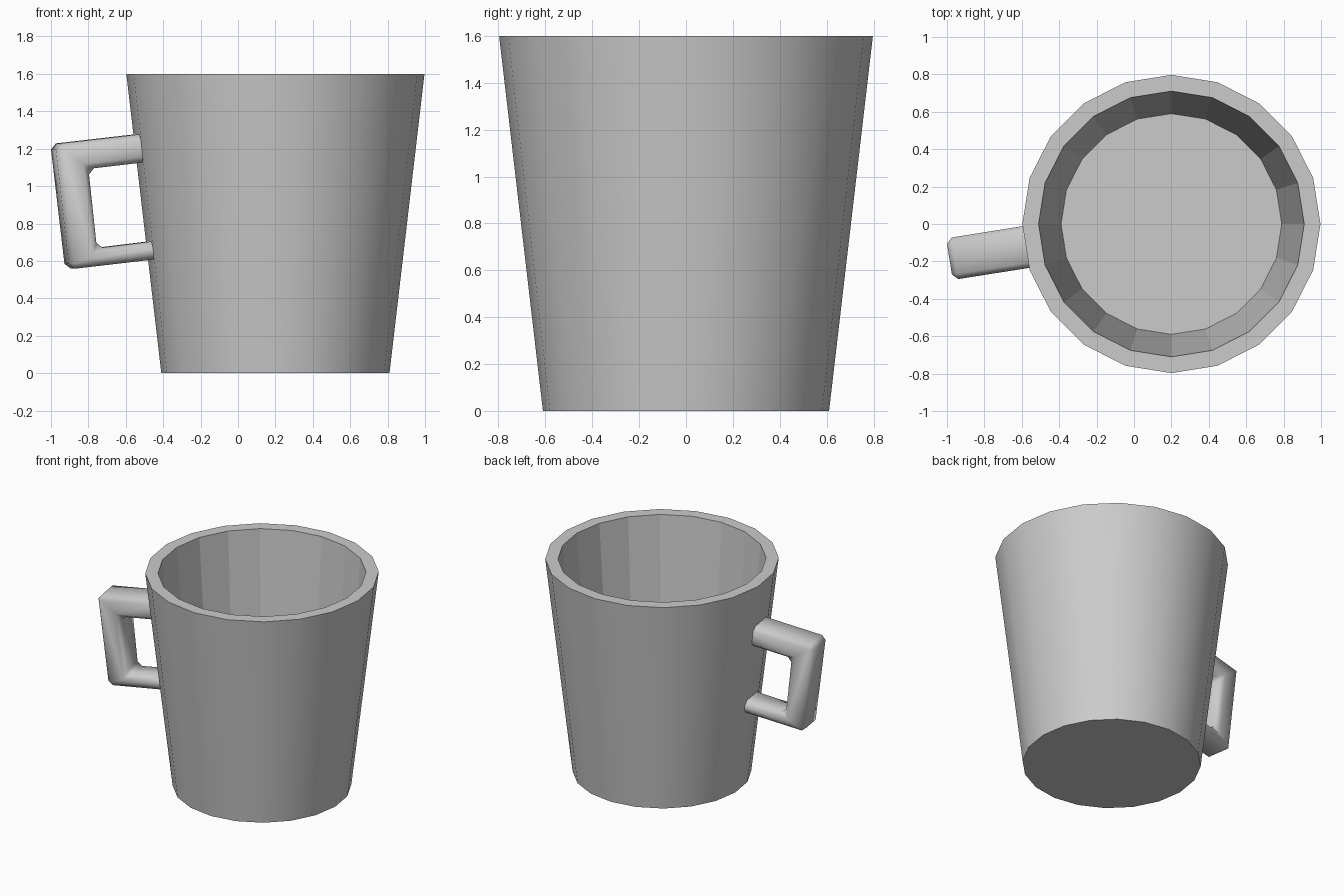
import bpy, bmesh, math
from mathutils import Vector

if "Cube" in bpy.data.objects:
    bpy.data.objects.remove(bpy.data.objects["Cube"])

SIDES = 20
CX = 0.2  # cup axis


def finish(bm, name):
    bmesh.ops.recalc_face_normals(bm, faces=bm.faces[:])
    mesh = bpy.data.meshes.new(name)
    bm.to_mesh(mesh)
    bm.free()
    obj = bpy.data.objects.new(name, mesh)
    bpy.context.collection.objects.link(obj)
    return obj


def ring(bm, radius, z):
    return [bm.verts.new((CX + radius * math.cos(math.tau * i / SIDES),
                          radius * math.sin(math.tau * i / SIDES), z))
            for i in range(SIDES)]


# Cup body: base, outer wall, rim, inner wall, floor
bm = bmesh.new()
rings = [ring(bm, r, z) for r, z in
         ((0.61, 0), (0.797, 1.6), (0.71, 1.6), (0.59, 0.1))]
for level in range(3):
    lower, upper = rings[level], rings[level + 1]
    for i in range(SIDES):
        j = (i + 1) % SIDES
        face = bm.faces.new((lower[i], lower[j], upper[j], upper[i]))
        face.smooth = level == 0  # outside smooth, inside faceted
bm.faces.new(rings[0])
bm.faces.new(rings[3])
for e in bm.edges:
    if abs(e.verts[0].co.z - e.verts[1].co.z) < 1e-5:
        e.smooth = False
finish(bm, "cup_body")

# Handle: C profile (distance from axis, height) square to one wall facet
profile = [(0.705, 1.282), (1.205, 1.225), (1.127, 0.555), (0.65, 0.61),
           (0.65, 0.708), (0.978, 0.668), (1.025, 1.092), (0.705, 1.129)]
angle = math.radians(189)
out = Vector((math.cos(angle), math.sin(angle), 0))
side = Vector((-out.y, out.x, 0))

bm = bmesh.new()
loops = []
for sign in (-1, 1):
    loops.append([bm.verts.new(Vector((CX, 0, z)) + out * s
                               + side * sign * (0.095 + 0.0145 * z))
                  for s, z in profile])
n = len(profile)
quads = ((0, 1, 6, 7), (1, 2, 5, 6), (2, 3, 4, 5))
for loop in loops:
    for q in quads:
        bm.faces.new([loop[k] for k in q])
for i in range(n):
    j = (i + 1) % n
    bm.faces.new((loops[0][i], loops[0][j], loops[1][j], loops[1][i]))
bmesh.ops.recalc_face_normals(bm, faces=bm.faces[:])

# Soften all corners except the ends buried in the wall
buried = {v for loop in loops for k, v in enumerate(loop) if k in (0, 3, 4, 7)}
edges = [e for e in bm.edges
         if e.calc_face_angle(0) > 0.3 and not all(v in buried for v in e.verts)]
bmesh.ops.bevel(bm, geom=edges, offset=0.03, segments=1, profile=0.5,
                affect='EDGES', clamp_overlap=True)
handle = finish(bm, "handle")
bpy.context.view_layer.objects.active = handle
handle.select_set(True)
bpy.ops.object.shade_smooth_by_angle(angle=math.radians(50))
